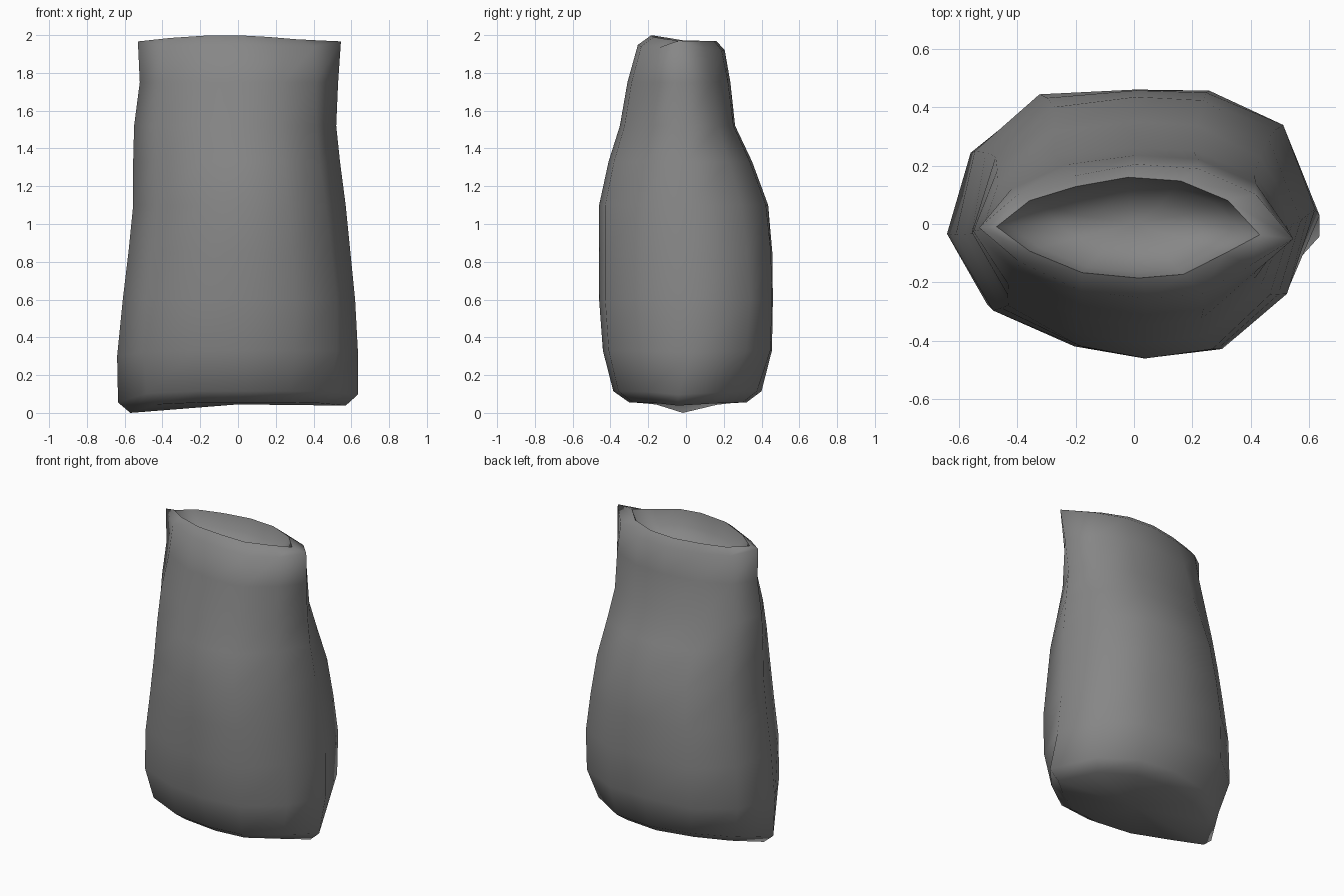
import bpy, bmesh

if "Cube" in bpy.data.objects:
    bpy.data.objects.remove(bpy.data.objects["Cube"])

# Twelve-sided outlines: full rounded body and pinched lens-shaped mouth
BODY = [(-1, -.08), (-.89, .54), (-.53, .96), (0, 1), (.41, .99), (.82, .73),
        (1, .1), (.84, -.52), (.48, -.93), (.05, -1), (-.34, -.91), (-.79, -.64)]
NECK = [(-1, -.05), (-.75, .5), (-.4, .8), (0, 1), (.4, .92), (.76, .5),
        (1, -.2), (.73, -.55), (.42, -.93), (.08, -1), (-.35, -.9), (-.75, -.5)]

# Levels: z, x left, x right, y front, y back, pinch, end dip, front rise
LEVELS = [
    (0.055, -.57, .57, -.30, .32, .8, .055, 0),
    (0.115, -.635, .635, -.385, .40, .7, .06, 0),
    (0.33, -.64, .635, -.44, .455, .12, .03, 0),
    (0.60, -.61, .62, -.46, .46, -.03, 0, 0),
    (0.85, -.58, .595, -.46, .457, .1, 0, 0),
    (1.10, -.555, .57, -.46, .435, .25, 0, 0),
    (1.33, -.555, .54, -.41, .35, .35, 0, 0),
    (1.52, -.55, .52, -.35, .26, .35, 0, 0),
    (1.75, -.52, .53, -.31, .235, .6, 0, 0),
    (1.92, -.53, .545, -.255, .205, 1, -.045, .03),   # outer lip
    (1.97, -.47, .43, -.185, .16, 1, 0, .03),         # mouth edge
]
# Shallow hollow seen through the mouth, with its own hard edge
HOLLOW = [
    LEVELS[-1],
    (1.88, -.42, .38, -.165, .135, 1, 0, .02),
    (1.81, -.25, .22, -.09, .06, 1, 0, 0),
]

bm = bmesh.new()


def ring(z, xl, xr, yf, yb, pinch, dip, rise):
    verts = []
    for (bx, by), (nx, ny) in zip(BODY, NECK):
        u = bx + (nx - bx) * pinch
        v = by + (ny - by) * pinch
        x = (xl + xr) / 2 + u * (xr - xl) / 2
        y = v * (yb if v > 0 else -yf)
        side = dip if u < 0 or dip < 0 else dip * .3
        lift = rise * max(0, -v) * (1 - .7 * max(0, u))
        verts.append(bm.verts.new((x, y, z - side * abs(u) ** 6 + lift)))
    return verts


def loft(levels):
    rings = [ring(*level) for level in levels]
    for a, b in zip(rings, rings[1:]):
        for i in range(12):
            j = (i + 1) % 12
            bm.faces.new((a[j], a[i], b[i], b[j]))
    return rings


def fan(verts, z):
    centre = bm.verts.new((0, 0, z))
    for a, b in zip(verts, verts[1:] + verts[:1]):
        bm.faces.new((a, b, centre))


# Cloth skin with closed base, then the hollow
fan(loft(LEVELS)[0], 0.045)
fan(loft(HOLLOW)[-1][::-1], 1.8)
for f in bm.faces:
    f.smooth = True

mesh = bpy.data.meshes.new("open_sack")
bm.to_mesh(mesh)
bm.free()
sack = bpy.data.objects.new("open_sack", mesh)
bpy.context.collection.objects.link(sack)

# Dark grey cloth
cloth = bpy.data.materials.new("cloth")
cloth.diffuse_color = (.24, .24, .24, 1)
cloth.use_nodes = True
cloth.node_tree.nodes["Principled BSDF"].inputs["Base Color"].default_value = cloth.diffuse_color
mesh.materials.append(cloth)
